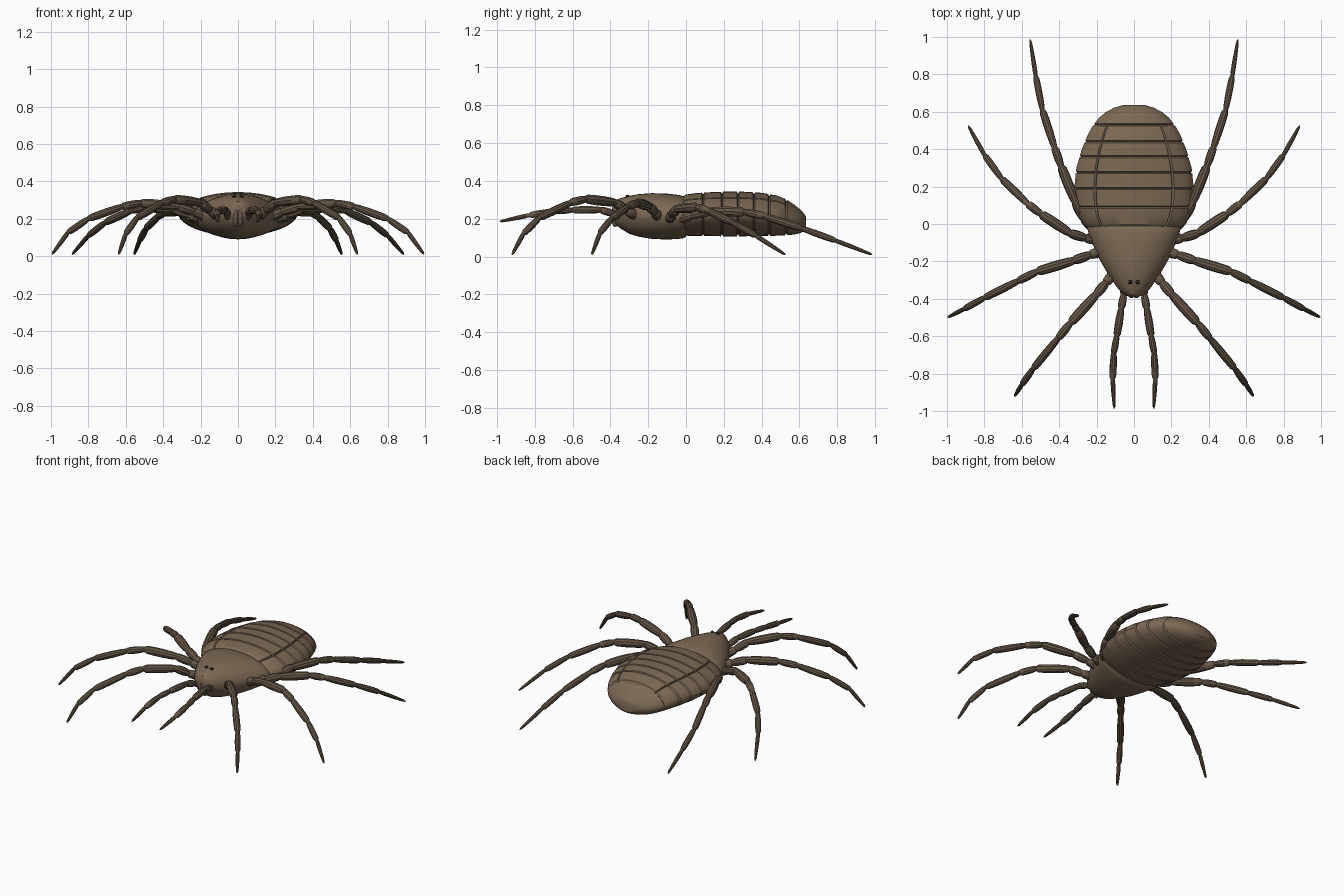
import bpy, bmesh
from math import cos, sin, pi, radians
from mathutils import Vector


def material(name, rgb):
    m = bpy.data.materials.new(name)
    m.diffuse_color = (*rgb, 1)
    return m


BROWN = material("brown_shell", (0.20, 0.14, 0.088))
LEG = material("leg_brown", (0.13, 0.095, 0.062))
DARK = material("eye_dark", (0.02, 0.015, 0.012))


def loft(name, rings, mat):
    bm = bmesh.new()
    vs = [[bm.verts.new(p) for p in r] for r in rings]
    n = len(vs[0])
    for a, b in zip(vs, vs[1:]):
        for i in range(n):
            j = (i + 1) % n
            bm.faces.new((a[i], a[j], b[j], b[i]))
    bm.faces.new(vs[0])
    bm.faces.new(vs[-1])
    bmesh.ops.recalc_face_normals(bm, faces=bm.faces)
    me = bpy.data.meshes.new(name)
    bm.to_mesh(me)
    bm.free()
    return finish(bpy.data.objects.new(name, me), mat, True)


def finish(ob, mat, link=False):
    if link:
        bpy.context.collection.objects.link(ob)
    ob.data.materials.append(mat)
    bpy.ops.object.select_all(action='DESELECT')
    ob.select_set(True)
    bpy.context.view_layer.objects.active = ob
    bpy.ops.object.shade_smooth_by_angle(angle=radians(32))
    return ob


def sample(table, y):
    for a, b in zip(table, table[1:]):
        if y <= b[0]:
            t = (y - a[0]) / (b[0] - a[0])
            return [p + (q - p) * t for p, q in zip(a[1:], b[1:])]
    return table[-1][1:]


def section(y, w, top, bottom, mid, angles, inset=0, groove=()):
    pts = []
    for i, a in enumerate(angles):
        d = max(inset, 0.011 if i in groove else 0)
        s = sin(a)
        h = (top - mid if s > 0 else mid - bottom) - d
        z = mid + (1 if s > 0 else -1) * abs(s) ** 1.12 * h
        pts.append((cos(a) * (w - d * 0.7), y, z))
    return pts


# carapace: y, half width, top, bottom, widest height
CARAPACE = [(-0.39, 0.025, 0.27, 0.20, 0.235), (-0.378, 0.052, 0.293, 0.175, 0.235),
            (-0.35, 0.083, 0.308, 0.15, 0.23), (-0.30, 0.118, 0.321, 0.12, 0.225),
            (-0.25, 0.150, 0.330, 0.105, 0.22), (-0.18, 0.190, 0.335, 0.093, 0.215),
            (-0.10, 0.224, 0.333, 0.09, 0.215), (-0.04, 0.246, 0.326, 0.093, 0.215),
            (-0.012, 0.251, 0.319, 0.097, 0.215), (0.0, 0.246, 0.310, 0.105, 0.215)]
ring32 = [2 * pi * i / 32 for i in range(32)]
loft("carapace", [section(*r, ring32) for r in CARAPACE], BROWN)

# abdomen with cross grooves and two long grooves on the back
ABDOMEN = [(-0.015, 0.255, 0.315, 0.115, 0.215), (0.0, 0.272, 0.328, 0.110, 0.22),
           (0.05, 0.299, 0.335, 0.109, 0.222), (0.10, 0.313, 0.339, 0.108, 0.223),
           (0.20, 0.319, 0.343, 0.107, 0.223), (0.30, 0.308, 0.343, 0.107, 0.222),
           (0.40, 0.279, 0.337, 0.108, 0.218), (0.48, 0.246, 0.323, 0.110, 0.21),
           (0.53, 0.217, 0.303, 0.112, 0.20), (0.57, 0.185, 0.276, 0.116, 0.19),
           (0.60, 0.148, 0.252, 0.122, 0.185), (0.622, 0.105, 0.230, 0.132, 0.18),
           (0.635, 0.062, 0.212, 0.145, 0.178)]
CUTS = [0.09, 0.19, 0.275, 0.36, 0.44, 0.53]
extra = [radians(b + d) for b in (49, 131) for d in (-1.5, 0, 1.5)]
angles = sorted([a for a in ring32 if min(abs(a - e) for e in extra) > 0.06] + extra)
long_groove = {angles.index(extra[1]), angles.index(extra[4])}
stations = [(r[0], 0) for r in ABDOMEN if min(abs(r[0] - c) for c in CUTS) > 0.012]
for c in CUTS:
    stations += [(c - 0.006, 0), (c, 0.011), (c + 0.006, 0)]
loft("abdomen", [section(y, *sample(ABDOMEN, y), angles, d, long_groove if y < 0.531 else ())
                 for y, d in sorted(stations)], BROWN)


def limb(name, joints, radii, side):
    pts = [Vector((x * side, y, z)) for x, y, z in joints]
    dirs = [(b - a).normalized() for a, b in zip(pts, pts[1:])]
    rings = []

    def ring(p, d, r):
        u = d.cross(Vector((0, 0, 1))).normalized()
        v = u.cross(d)
        rings.append([p + (u * cos(k * pi / 5) + v * sin(k * pi / 5)) * r for k in range(10)])

    last = len(dirs) - 1
    for i, d in enumerate(dirs):
        a, b = pts[i], pts[i + 1]
        before = (dirs[i - 1] + d).normalized() if i else d
        ring(a, before, radii[i] * 0.72)
        for t, f in ((0.12, 0.88), (0.4, 1.0), (0.7, 1.0), (0.92, 0.92)):
            if i == last:
                f *= 1 - 0.5 * t
            ring(a.lerp(b, t), d, radii[i] * f)
    ring(pts[-1], dirs[-1], radii[-1] * 0.22)
    loft(name, rings, LEG)


# limbs: joint positions on the right side, mirrored to the left
LIMBS = {
    "palp": [(0.045, -0.31, 0.19), (0.055, -0.38, 0.225), (0.068, -0.45, 0.247),
             (0.092, -0.60, 0.246), (0.108, -0.69, 0.240), (0.114, -0.83, 0.218), (0.105, -0.985, 0.185)],
    "first_leg": [(0.09, -0.24, 0.20), (0.15, -0.315, 0.245), (0.20, -0.375, 0.285),
                  (0.34, -0.53, 0.305), (0.405, -0.61, 0.285), (0.54, -0.775, 0.205), (0.60, -0.86, 0.12),
                  (0.638, -0.92, 0.010)],
    "second_leg": [(0.15, -0.14, 0.20), (0.235, -0.165, 0.235), (0.32, -0.195, 0.265),
                   (0.52, -0.255, 0.285), (0.62, -0.305, 0.265), (0.80, -0.395, 0.20), (0.91, -0.455, 0.125),
                   (0.994, -0.498, 0.010)],
    "third_leg": [(0.17, -0.09, 0.19), (0.26, -0.075, 0.22), (0.34, -0.05, 0.25),
                  (0.50, 0.055, 0.262), (0.57, 0.11, 0.245), (0.71, 0.245, 0.18), (0.80, 0.37, 0.11),
                  (0.886, 0.525, 0.010)],
    "fourth_leg": [(0.20, -0.04, 0.19), (0.27, 0.03, 0.215), (0.315, 0.12, 0.24),
                   (0.39, 0.31, 0.236), (0.425, 0.41, 0.215), (0.49, 0.61, 0.15), (0.525, 0.79, 0.085),
                   (0.555, 0.985, 0.010)],
}
RADII = [0.027, 0.026, 0.027, 0.022, 0.021, 0.018, 0.015]


def ball(name, loc, size, mat, segs=12):
    bpy.ops.mesh.primitive_uv_sphere_add(segments=segs, ring_count=8, radius=1, location=loc)
    ob = bpy.context.object
    ob.name = name
    ob.scale = size
    finish(ob, mat)


for side, label in ((1, "right"), (-1, "left")):
    for name, joints in LIMBS.items():
        radii = [0.022, 0.021, 0.021, 0.018, 0.019, 0.015] if name == "palp" else RADII
        limb(f"{label}_{name}", joints, radii, side)
    # eyes and jaws
    ball(f"{label}_eye", (0.02 * side, -0.31, 0.318), (0.011, 0.011, 0.009), DARK)
    ball(f"{label}_jaw", (0.013 * side, -0.375, 0.215), (0.016, 0.022, 0.06), LEG)
